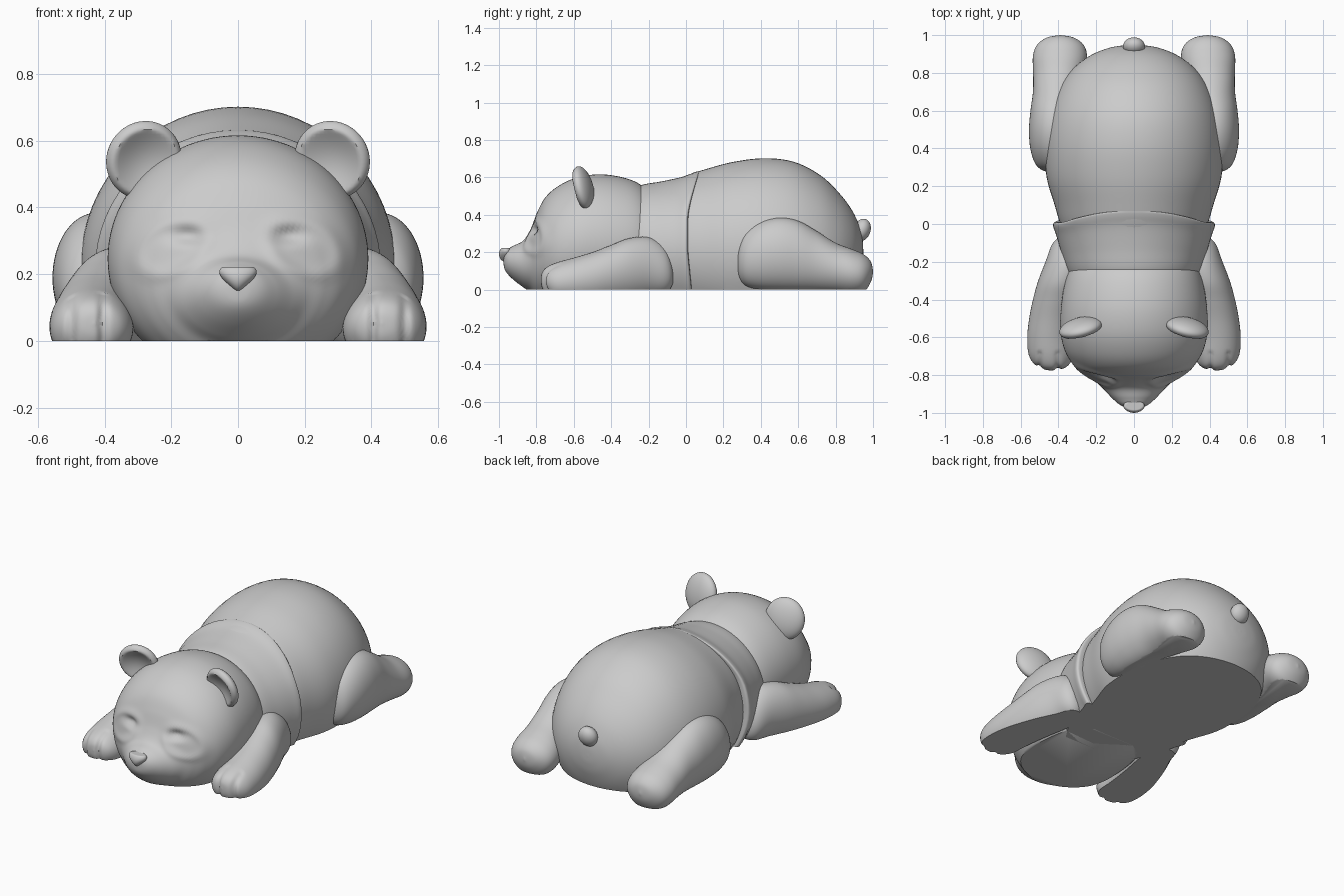
import bpy, bmesh, math
from mathutils import Matrix, Vector

if "Cube" in bpy.data.objects:
    bpy.data.objects.remove(bpy.data.objects["Cube"])


def finish(bm, name, mirror=False):
    bmesh.ops.recalc_face_normals(bm, faces=bm.faces)
    mesh = bpy.data.meshes.new(name)
    bm.to_mesh(mesh)
    bm.free()
    ob = bpy.data.objects.new(name, mesh)
    bpy.context.collection.objects.link(ob)
    if mirror:
        ob.modifiers.new("Mirror", 'MIRROR').use_axis[0] = True
    bpy.ops.object.select_all(action='DESELECT')
    ob.select_set(True)
    bpy.context.view_layer.objects.active = ob
    bpy.ops.object.shade_smooth_by_angle(angle=math.radians(45))
    return ob


def spline(rows, steps):
    # Catmull-Rom through the stations
    out = []
    for i in range(len(rows) - 1):
        p = [rows[max(i - 1, 0)], rows[i], rows[i + 1], rows[min(i + 2, len(rows) - 1)]]
        for k in range(steps):
            t = k / steps
            out.append([0.5 * (2 * b + (c - a) * t + (2 * a - 5 * b + 4 * c - d) * t * t
                               + (3 * b - a - 3 * c + d) * t ** 3) for a, b, c, d in zip(*p)])
    return out + [list(rows[-1])]


def loft(name, rows, steps=5, segs=64, shape=None, mirror=False):
    # rows: y, centre x, half width, top z, bottom z; anything below the floor is cut flat
    bm = bmesh.new()
    rings = []
    for y, xc, rx, top, bot in spline(rows, steps):
        ring = []
        for s in range(segs):
            a = 2 * math.pi * s / segs
            ring.append(bm.verts.new((xc + max(rx, .003) * math.sin(a), y,
                                      (top + bot) / 2 + (top - bot) / 2 * math.cos(a))))
        rings.append(ring)
    for r0, r1 in zip(rings, rings[1:]):
        for s in range(segs):
            n = (s + 1) % segs
            bm.faces.new((r0[s], r0[n], r1[n], r1[s]))
    bm.faces.new(rings[0])
    bm.faces.new(rings[-1])
    if shape:
        for v in bm.verts:
            shape(v.co)
    bmesh.ops.bisect_plane(bm, geom=bm.verts[:] + bm.edges[:] + bm.faces[:], dist=1e-5,
                           plane_co=(0, 0, 0), plane_no=(0, 0, -1), clear_outer=True)
    bmesh.ops.holes_fill(bm, edges=[e for e in bm.edges if e.is_boundary], sides=0)
    return finish(bm, name, mirror)


def blob(name, loc, size, rot=(0, 0, 0), shape=None, mirror=False):
    bm = bmesh.new()
    bmesh.ops.create_uvsphere(bm, u_segments=40, v_segments=28, radius=1)
    if shape:
        for v in bm.verts:
            shape(v.co)
    m = Matrix.Translation(loc)
    for ang, ax in zip(reversed(rot), 'ZYX'):
        m = m @ Matrix.Rotation(math.radians(ang), 4, ax)
    bm.transform(m @ Matrix.Diagonal(Vector((*size, 1))))
    return finish(bm, name, mirror)


# Body
loft("body", [
    (-.12, 0, .34, .56, -.14), (0, 0, .39, .61, -.18), (.1, 0, .42, .642, -.21),
    (.25, 0, .463, .682, -.25), (.42, 0, .472, .702, -.26), (.58, 0, .45, .682, -.25),
    (.72, 0, .397, .61, -.2), (.82, 0, .325, .515, -.12), (.89, 0, .235, .42, -.02),
    (.93, 0, .14, .33, .08), (.945, 0, .06, .26, .15), (.948, 0, 0, .205, .2)])


# Chest band with a rear edge that sweeps back over the spine
def sweep(co):
    if co.y > -.25:
        w = min((co.y + .25) / .25, 1)
        co.y += w * (.065 * max((co.z - .38) / .25, 0) ** 1.4 + .02 * max((.2 - co.z) / .2, 0))


loft("chest", [
    (-.36, 0, .3, .49, -.08), (-.25, 0, .353, .555, -.13), (-.15, 0, .385, .578, -.16),
    (-.06, 0, .412, .603, -.18), (-.015, 0, .427, .627, -.2), (.003, 0, .426, .632, -.2),
    (.01, 0, .41, .618, -.19), (.012, 0, .36, .57, -.14)], shape=sweep)


# Head with muzzle, sunken eyes and raised eye patches
def face(co):
    if co.y > -.62:
        return
    x = abs(co.x)
    eye = math.exp(-((x - .15) / .05) ** 2 - ((co.z - .315) / .025) ** 2)
    r = math.hypot((x - .2) / .125, (co.z - .28 + .25 * (x - .2)) / .09)
    rim = math.exp(-((r - .85) / .22) ** 2)
    lid = math.exp(-((x - .155) / .05) ** 2 - ((co.z - .285) / .02) ** 2)
    co.y += .022 * eye - .008 * rim - .006 * lid


loft("head", [
    (-.18, 0, .3, .5, -.03), (-.25, 0, .345, .565, -.08), (-.34, 0, .372, .6, -.105),
    (-.46, 0, .388, .616, -.115), (-.58, 0, .388, .6, -.115), (-.68, 0, .362, .555, -.105),
    (-.75, 0, .315, .495, -.08), (-.795, 0, .262, .415, -.05), (-.83, 0, .21, .325, -.015),
    (-.87, 0, .165, .262, .012), (-.92, 0, .118, .235, .05), (-.955, 0, .078, .215, .085),
    (-.972, 0, .04, .19, .115), (-.976, 0, 0, .155, .15)], steps=8, segs=96, shape=face)


# Nose, narrowing downwards
def nose_shape(co):
    co.x *= .68 + .42 * co.z
    co.z = min(co.z, .75)


blob("nose", (0, -.963, .19), (.072, .037, .042), shape=nose_shape)


# Ears, cupped at the front
def cup(co):
    if co.y < 0:
        r = math.hypot(co.x, co.z)
        co.y += 1.0 * max(0, 1 - (r / .85) ** 2)


blob("ear", (.282, -.55, .542), (.116, .05, .12), (14, 0, -14), shape=cup, mirror=True)


# Front legs with toe grooves
def toes(co):
    if co.y < -.68:
        for x in (.405, .5):
            co.y += .014 * math.exp(-((co.x - x) / .014) ** 2)


loft("front_leg", [
    (-.065, .35, 0, .09, .07), (-.075, .35, .05, .15, .02), (-.11, .345, .09, .225, -.02),
    (-.19, .345, .12, .278, -.04), (-.3, .375, .132, .275, -.06), (-.4, .403, .132, .238, -.07),
    (-.5, .425, .13, .2, -.08), (-.6, .438, .127, .17, -.08), (-.69, .438, .12, .145, -.07),
    (-.745, .435, .09, .12, -.03), (-.77, .432, .045, .09, .01), (-.776, .43, 0, .055, .05)],
    shape=toes, mirror=True)

# Hind legs
loft("hind_leg", [
    (.272, .42, 0, .17, .15), (.282, .42, .06, .235, .07), (.32, .42, .103, .308, .02),
    (.4, .425, .124, .362, 0), (.5, .425, .131, .384, -.006), (.6, .42, .128, .367, -.008),
    (.7, .407, .128, .312, -.012), (.8, .398, .136, .25, -.02), (.89, .392, .143, .215, -.03),
    (.95, .39, .122, .188, -.015), (.988, .39, .068, .15, .04), (1.0, .39, 0, .1, .09)],
    mirror=True)

# Tail
blob("tail", (0, .94, .318), (.058, .046, .062), (-20, 0, 0))
